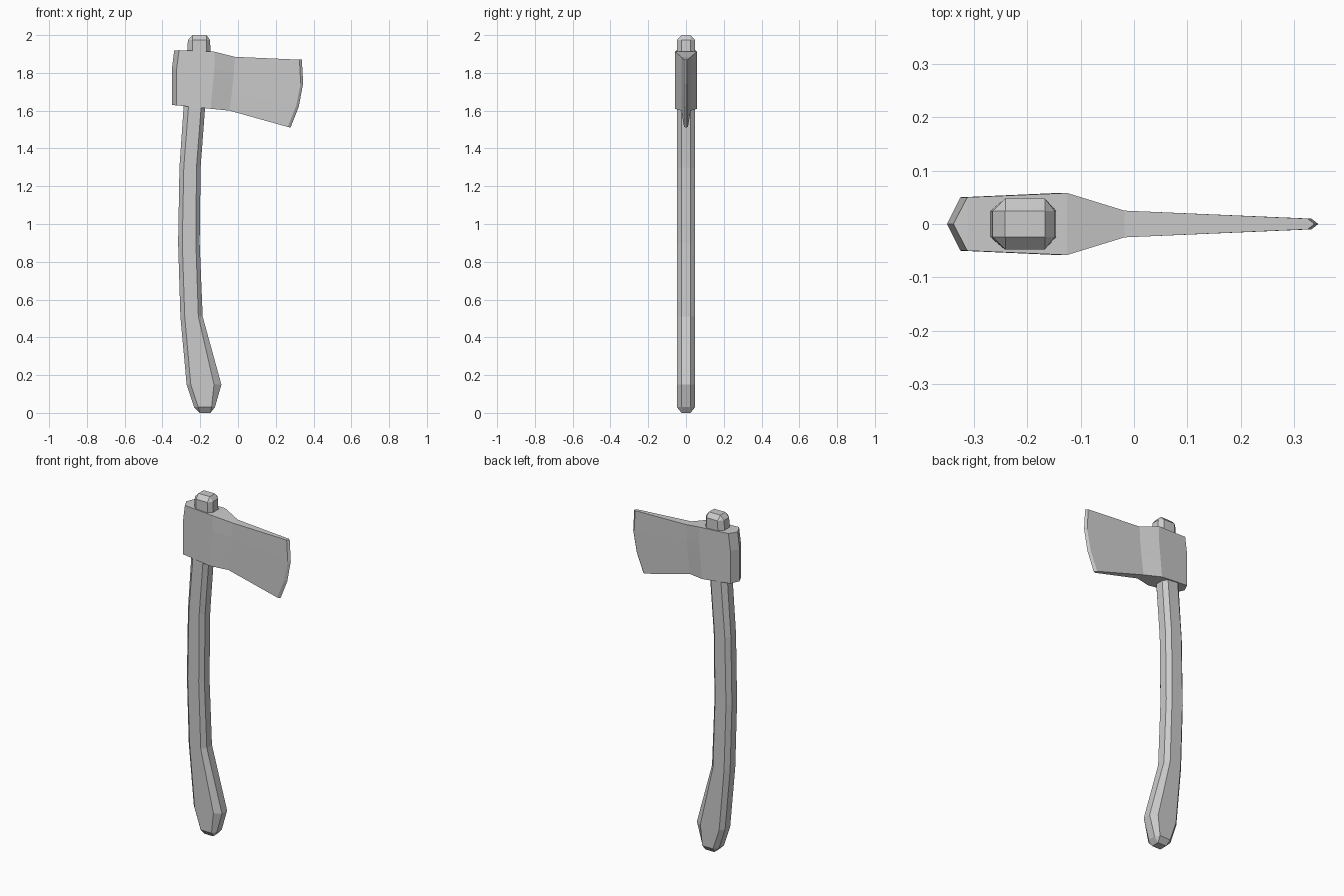
import bpy, bmesh

if "Cube" in bpy.data.objects:
    bpy.data.objects.remove(bpy.data.objects["Cube"])


def make_object(name, bm):
    bmesh.ops.recalc_face_normals(bm, faces=bm.faces)
    mesh = bpy.data.meshes.new(name)
    bm.to_mesh(mesh)
    bm.free()
    obj = bpy.data.objects.new(name, mesh)
    bpy.context.collection.objects.link(obj)
    return obj


def bridge(bm, a, b):
    n = len(a)
    for i in range(n):
        j = (i + 1) % n
        bm.faces.new((a[i], a[j], b[j], b[i]))


# Handle: chamfered rectangular section swept through rings
# (z, left x, left flat x, right flat x, right x)
rings = [
    (0.03, -0.232, -0.21, -0.14, -0.122),
    (0.15, -0.272, -0.25, -0.127, -0.088),
    (0.51, -0.305, -0.282, -0.21, -0.187),
    (0.90, -0.317, -0.295, -0.223, -0.203),
    (1.30, -0.310, -0.287, -0.220, -0.198),
    (1.62, -0.288, -0.262, -0.195, -0.174),
    (1.90, -0.270, -0.242, -0.167, -0.145),
    (1.975, -0.265, -0.240, -0.167, -0.148),
]
Y, YC = 0.048, 0.024
bm = bmesh.new()
loops = []
for z, l, lf, rf, r in rings:
    pts = [(l, -YC), (lf, -Y), (rf, -Y), (r, -YC),
           (r, YC), (rf, Y), (lf, Y), (l, YC)]
    loops.append([bm.verts.new((x, y, z)) for x, y in pts])
for a, b in zip(loops, loops[1:]):
    bridge(bm, a, b)
# Bevelled end caps
for loop, z, l, r in ((loops[0], 0.0, -0.202, -0.146),
                      (loops[-1], 2.0, -0.241, -0.167)):
    c = [bm.verts.new((x, y, z)) for x, y in
         ((l, -YC), (r, -YC), (r, YC), (l, YC))]
    bm.faces.new(c)
    for k, (p, q) in enumerate(((0, 1), (2, 3), (4, 5), (6, 7))):
        bm.faces.new((loop[p], loop[q], c[k]))
        n = (k + 1) % 4
        bm.faces.new((loop[q], loop[(q + 1) % 8], c[n], c[k]))
make_object("handle", bm)

# Axe head: columns from poll to cutting edge, each (half thickness, [(x, z) top to bottom])
columns = [
    (0.0, [(-0.338, 1.918), (-0.350, 1.82), (-0.350, 1.72), (-0.350, 1.63)]),
    (0.05, [(-0.312, 1.920), (-0.325, 1.82), (-0.325, 1.72), (-0.325, 1.628)]),
    (0.058, [(-0.125, 1.912), (-0.125, 1.82), (-0.135, 1.72), (-0.145, 1.61)]),
    (0.025, [(-0.018, 1.885), (-0.022, 1.80), (-0.032, 1.70), (-0.045, 1.60)]),
    (0.010, [(0.325, 1.87), (0.332, 1.745), (0.308, 1.625), (0.263, 1.514)]),
    (0.0, [(0.338, 1.87), (0.345, 1.745), (0.322, 1.622), (0.278, 1.51)]),
]
bm = bmesh.new()
front = [[bm.verts.new((x, -y, z)) for x, z in c] for y, c in columns]
back = [[bm.verts.new((x, y, z)) for x, z in c] if y else front[i]
        for i, (y, c) in enumerate(columns)]
for side in (front, back):
    for a, b in zip(side, side[1:]):
        for i in range(3):
            bm.faces.new((a[i], a[i + 1], b[i + 1], b[i]))
# Top and bottom strips
for row in (0, 3):
    for i in range(len(columns) - 1):
        quad = [front[i][row], front[i + 1][row], back[i + 1][row], back[i][row]]
        bm.faces.new(list(dict.fromkeys(quad)))
make_object("axe_head", bm)
